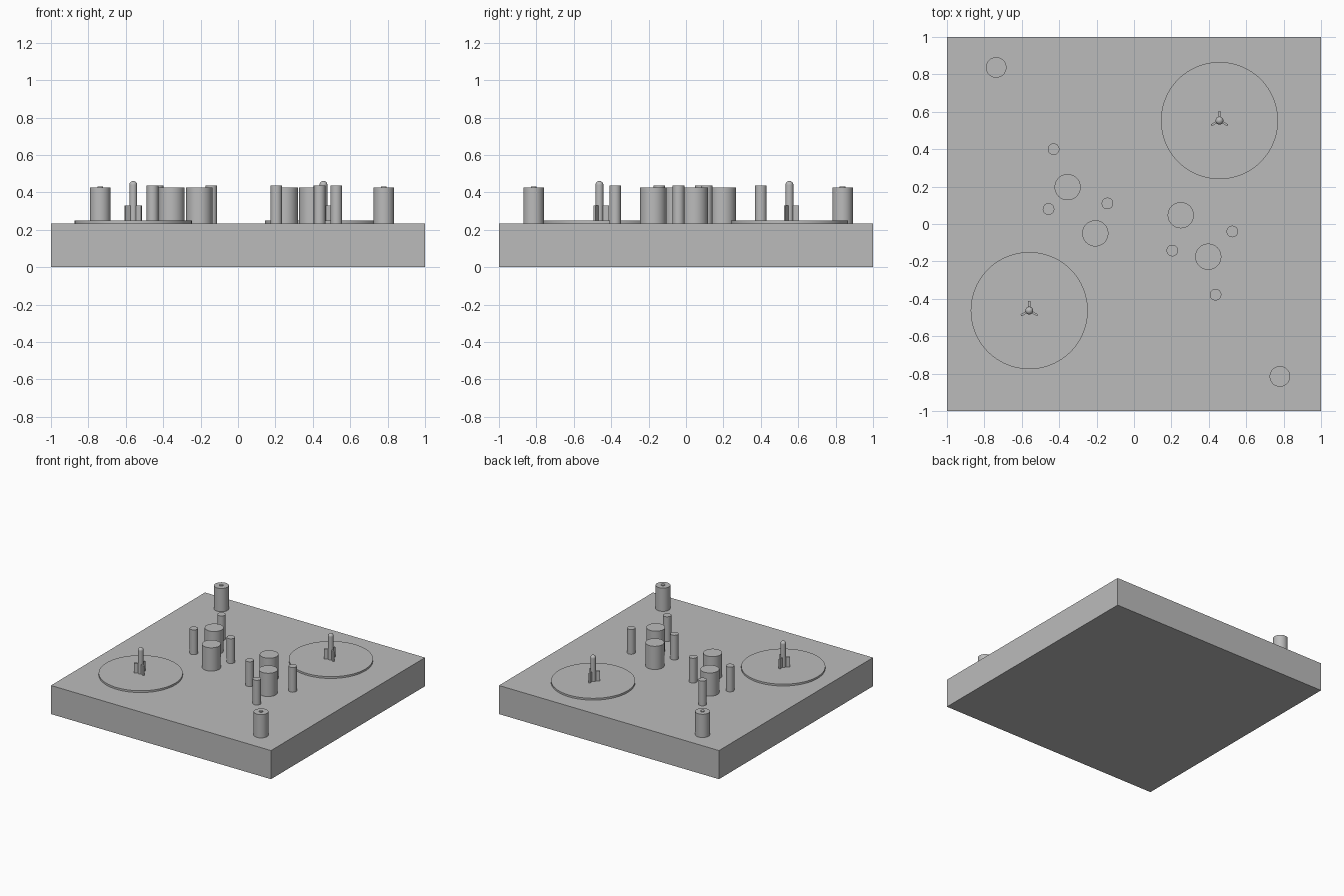
import bpy, math

if "Cube" in bpy.data.objects:
    bpy.data.objects.remove(bpy.data.objects["Cube"], do_unlink=True)

grey = bpy.data.materials.new("plain grey")
grey.use_nodes = True
grey.diffuse_color = (0.5, 0.5, 0.5, 1)
grey.node_tree.nodes["Principled BSDF"].inputs["Base Color"].default_value = (0.5, 0.5, 0.5, 1)

DECK = 0.235


def finish(name, smooth=True):
    ob = bpy.context.object
    ob.name = name
    ob.data.materials.append(grey)
    if smooth:
        bpy.ops.object.shade_smooth_by_angle(angle=math.radians(35))
    return ob


def box(name, centre, size, angle=0):
    bpy.ops.mesh.primitive_cube_add(size=1, location=centre)
    ob = finish(name, False)
    ob.scale = size
    ob.rotation_euler.z = angle


def cylinder(name, x, y, radius, bottom, top, sides=48):
    bpy.ops.mesh.primitive_cylinder_add(vertices=sides, radius=radius, depth=top - bottom,
                                        location=(x, y, (top + bottom) / 2))
    finish(name)


# Square slab
box("base_slab", (0, 0, DECK / 2), (2, 2, DECK))

# Round pads, each with a finned, dome-topped rocket
for x, y in [(0.457, 0.553), (-0.56, -0.463)]:
    pad_top = 0.25
    cylinder("launch_pad", x, y, 0.313, DECK - 0.01, pad_top, 96)
    r, shoulder = 0.021, 0.44
    cylinder("rocket_body", x, y, r, pad_top - 0.005, shoulder, 32)
    bpy.ops.mesh.primitive_uv_sphere_add(segments=32, ring_count=16, radius=r,
                                         location=(x, y, shoulder))
    finish("rocket_nose")
    for k in range(3):
        a = math.radians(90 + 120 * k)
        d = 0.03
        box("rocket_fin", (x + d * math.cos(a), y + d * math.sin(a), 0.288),
            (0.042, 0.011, 0.085), a)

# Wide tanks
for x, y in [(-0.355, 0.197), (-0.207, -0.05), (0.25, 0.047), (0.397, -0.175)]:
    cylinder("wide_tank", x, y, 0.07, DECK - 0.01, 0.426)

# Slim posts around the tanks
for x, y in [(-0.43, 0.40), (-0.457, 0.08), (-0.142, 0.11),
             (0.205, -0.142), (0.526, -0.04), (0.436, -0.378)]:
    cylinder("slim_post", x, y, 0.031, DECK - 0.01, 0.438, 32)

# Corner towers with a small button on top
for x, y in [(-0.737, 0.837), (0.78, -0.815)]:
    cylinder("corner_tower", x, y, 0.055, DECK - 0.01, 0.426)
    cylinder("tower_button", x, y, 0.015, 0.42, 0.432, 24)
